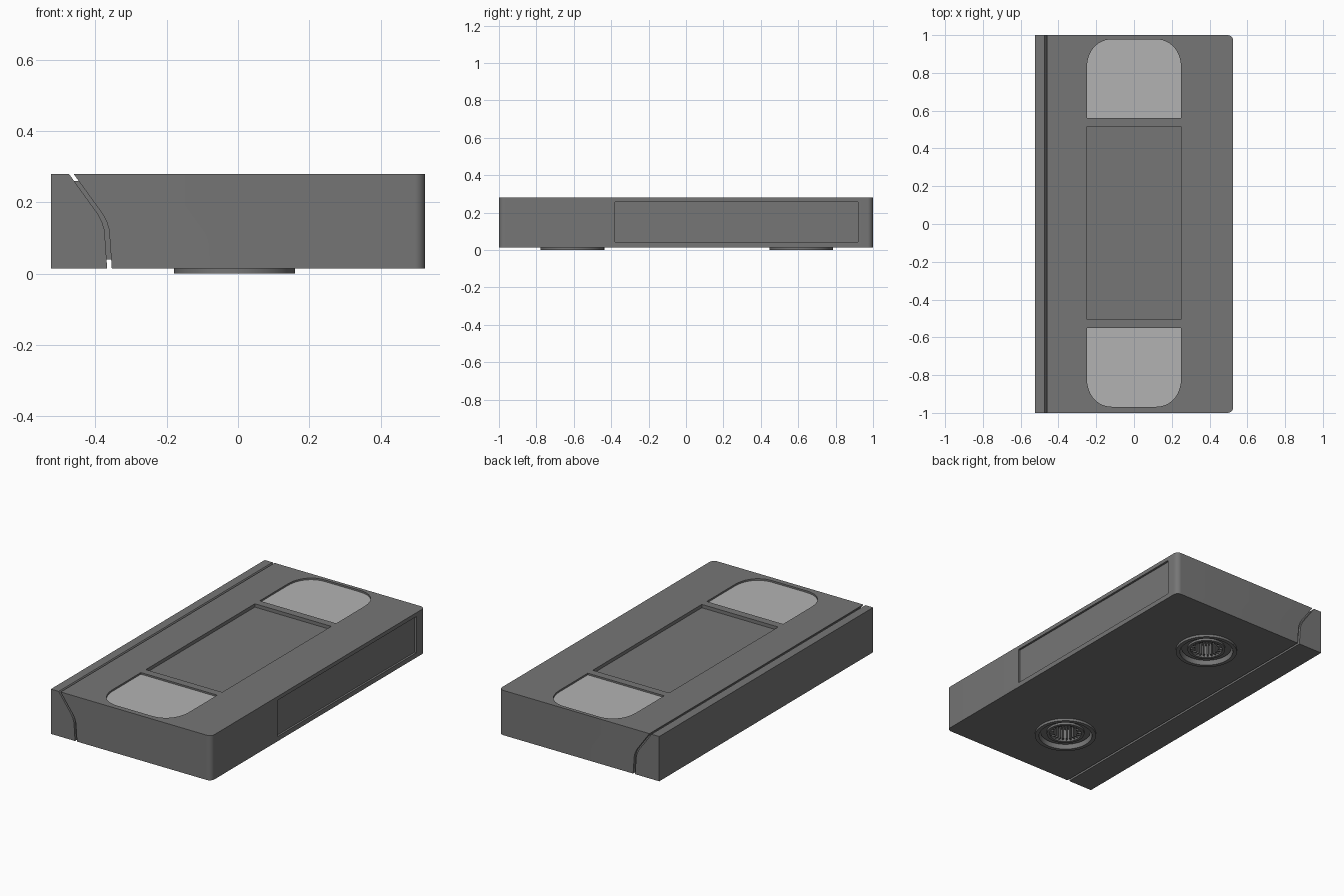
import bpy, bmesh, math
from mathutils import Matrix, Vector

if "Cube" in bpy.data.objects:
    bpy.data.objects.remove(bpy.data.objects["Cube"])

HALF_X, TOP, BOT = 0.525, 0.28, 0.015
CY = 0.005            # centre of the windows, label and reels
REEL_X, REEL_Y, SEG = -0.01, 0.612, 64


def material(name, v):
    m = bpy.data.materials.new(name)
    m.diffuse_color = (v, v, v, 1)
    m.use_nodes = True
    m.node_tree.nodes["Principled BSDF"].inputs["Base Color"].default_value = m.diffuse_color
    return m


DARK, PALE = material("dark_plastic", 0.18), material("window_plastic", 0.45)


def finish(name, bm, mat=DARK):
    bmesh.ops.remove_doubles(bm, verts=bm.verts, dist=1e-5)
    bmesh.ops.recalc_face_normals(bm, faces=bm.faces)
    me = bpy.data.meshes.new(name)
    bm.to_mesh(me)
    bm.free()
    ob = bpy.data.objects.new(name, me)
    bpy.context.collection.objects.link(ob)
    me.materials.append(mat)
    return ob


def prism(name, pts, direction, mat=DARK, round_x=0):
    """Extrude a closed outline; optionally round the vertical edges at +x."""
    bm = bmesh.new()
    face = bm.faces.new([bm.verts.new(p) for p in pts])
    res = bmesh.ops.extrude_face_region(bm, geom=[face], use_keep_orig=True)
    moved = [v for v in res["geom"] if isinstance(v, bmesh.types.BMVert)]
    bmesh.ops.translate(bm, verts=moved, vec=direction)
    bmesh.ops.recalc_face_normals(bm, faces=bm.faces)
    if round_x:
        edges = [e for e in bm.edges if all(v.co.x > HALF_X - 1e-4 for v in e.verts)
                 and abs(e.verts[0].co.z - e.verts[1].co.z) > 0.1]
        bmesh.ops.bevel(bm, geom=edges, offset=round_x, segments=8, profile=0.5,
                        affect='EDGES')
    return finish(name, bm, mat)


def side_profile(name, pts, half_y, **kw):
    return prism(name, [(x, -half_y, z) for x, z in pts], (0, 2 * half_y, 0), **kw)


def box(name, lo, hi):
    pts = [(lo[0], lo[1], lo[2]), (hi[0], lo[1], lo[2]),
           (hi[0], hi[1], lo[2]), (lo[0], hi[1], lo[2])]
    return prism(name, pts, (0, 0, hi[2] - lo[2]))


def lathe(name, profile, y):
    """Revolve a closed (radius, z) loop about a vertical axis."""
    bm = bmesh.new()
    rings = [[bm.verts.new((REEL_X + r * math.cos(a), y + r * math.sin(a), z))
              for r, z in profile]
             for a in (2 * math.pi * i / SEG for i in range(SEG))]
    n = len(profile)
    for i in range(SEG):
        a, b = rings[i], rings[(i + 1) % SEG]
        for j in range(n):
            k = (j + 1) % n
            if profile[j][0] + profile[k][0] > 0:
                bm.faces.new((a[j], b[j], b[k], a[k]))
    return finish(name, bm)


def activate(ob):
    bpy.ops.object.select_all(action='DESELECT')
    ob.select_set(True)
    bpy.context.view_layer.objects.active = ob


def cut(ob, cutter):
    mod = ob.modifiers.new("cut", 'BOOLEAN')
    mod.operation, mod.solver, mod.object = 'DIFFERENCE', 'EXACT', cutter
    activate(ob)
    bpy.ops.object.modifier_apply(modifier=mod.name)
    bpy.data.objects.remove(cutter)


def smooth(ob):
    activate(ob)
    bpy.ops.object.shade_smooth_by_angle(angle=math.radians(30))


def window_outline(s, z, grow=0):
    """Straight inner edge, rounded outer corners; s = +1 back, -1 front."""
    w, y0, y1, rx, ry = 0.25 + grow, 0.556 - grow, 0.973 + grow, 0.14, 0.16
    right = [(w - rx + rx * math.cos(t) ** 0.9, y1 - ry + ry * math.sin(t) ** 0.9)
             for t in (max(0, math.pi / 2 * i / 12 - 1e-9) for i in range(13))]
    pts = [(w, y0)] + right + [(-x, y) for x, y in reversed(right)] + [(-w, y0)]
    return [(x, CY + s * y, z) for x, y in pts]


# Curved parting line between the tape door and the shell
seam = [(-0.367, BOT), (-0.372, 0.09), (-0.375, 0.125), (-0.381, 0.145),
        (-0.391, 0.165), (-0.474, TOP)]
GAP = 0.013

# Main shell with rounded spine corners
shell = side_profile("cassette_shell",
                     [(x + GAP, z) for x, z in seam] + [(HALF_X, TOP), (HALF_X, BOT)],
                     1.0, round_x=0.03)

# Label recesses on the top and the spine
cut(shell, box("label_cutter", (-0.25, CY - 0.51, TOP - 0.02), (0.25, CY + 0.51, 0.4)))
cut(shell, box("spine_cutter", (HALF_X - 0.012, -0.38, 0.043), (0.6, 0.92, 0.257)))

# Window and reel openings
for s in (1, -1):
    cut(shell, prism("window_cutter", window_outline(s, TOP - 0.025), (0, 0, 0.1)))
    cut(shell, lathe("reel_cutter", [(0, -0.05), (0.15, -0.05), (0.15, 0.12), (0, 0.12)],
                     CY + s * REEL_Y))
smooth(shell)

# Hinged tape door
side_profile("tape_door", seam + [(-HALF_X, TOP), (-HALF_X, BOT)], 1.0)

# Recessed filler that closes the parting gap
core = [(-0.3685, 0.04)] + seam[1:-1] + [(-0.4596, 0.26)]
side_profile("seam_filler",
             [(x - 0.002, z) for x, z in core] +
             [(x + GAP + 0.002, z) for x, z in reversed(core)], 0.985)

for s, side in ((1, "back"), (-1, "front")):
    y = CY + s * REEL_Y
    # Pale window pane, set slightly below the top
    prism(side + "_window", window_outline(s, TOP - 0.026, 0.001), (0, 0, 0.016), PALE)
    # Raised collar around the reel opening
    smooth(lathe(side + "_reel_collar",
                 [(0.17, 0.0), (0.17, 0.03), (0.148, 0.03), (0.148, 0.0)], y))
    # Reel with a stepped rim and a blind hub socket
    smooth(lathe(side + "_reel",
                 [(0, 0.09), (0.088, 0.09), (0.088, 0.014), (0.105, 0.014),
                  (0.105, 0.026), (0.14, 0.026), (0.14, 0.119), (0, 0.119)], y))
    # Drive teeth inside the hub
    bm = bmesh.new()
    for i in range(24):
        m = (Matrix.Translation((REEL_X, y, 0.057)) @
             Matrix.Rotation(2 * math.pi * i / 24, 4, 'Z') @
             Matrix.Translation((0.078, 0, 0)) @
             Matrix.Diagonal(Vector((0.026, 0.008, 0.07, 1))))
        bmesh.ops.create_cube(bm, size=1, matrix=m)
    finish(side + "_hub_teeth", bm)
